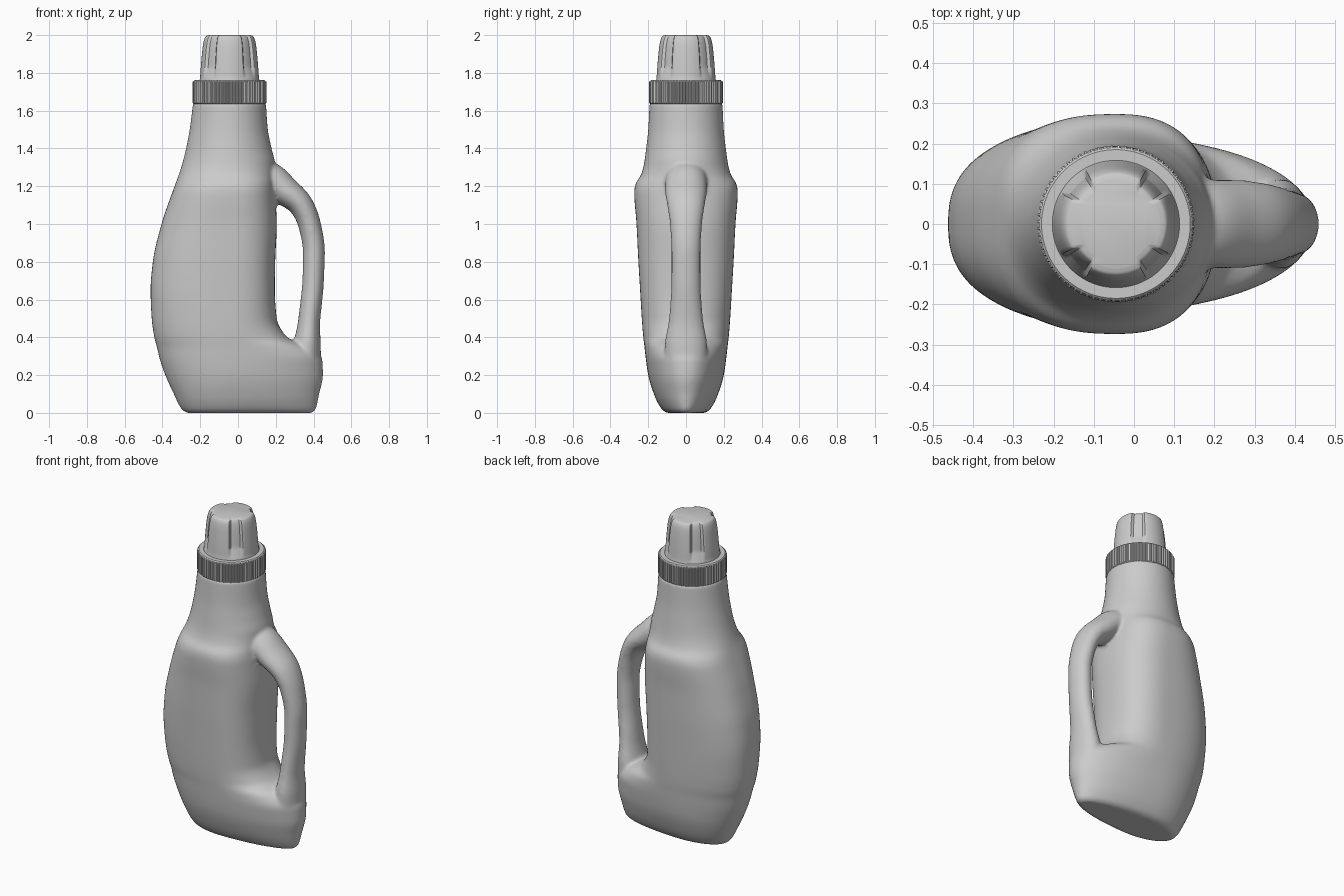
import bpy, bmesh, math
from mathutils import Vector

if "Cube" in bpy.data.objects:
    bpy.data.objects.remove(bpy.data.objects["Cube"])

CX = -0.045  # axis of neck and cap


def sample(rows, t):
    """Smooth, overshoot-free interpolation of table rows keyed by column 0."""
    i = max(k for k in range(len(rows) - 1) if rows[k][0] <= t)
    a, b = rows[i], rows[i + 1]
    h = b[0] - a[0]
    u = (t - a[0]) / h

    def slope(k, c):
        if k == 0 or k == len(rows) - 1:
            j = min(k, len(rows) - 2)
            return (rows[j + 1][c] - rows[j][c]) / (rows[j + 1][0] - rows[j][0])
        p = (rows[k][c] - rows[k - 1][c]) / (rows[k][0] - rows[k - 1][0])
        q = (rows[k + 1][c] - rows[k][c]) / (rows[k + 1][0] - rows[k][0])
        return 0 if p * q <= 0 else 2 * p * q / (p + q)

    return [(2*u**3 - 3*u*u + 1) * a[c] + (u**3 - 2*u*u + u) * h * slope(i, c)
            + (3*u*u - 2*u**3) * b[c] + (u**3 - u*u) * h * slope(i + 1, c)
            for c in range(1, len(a))]


def loft(bm, rings):
    """Skin a list of equal-length rings and close both ends."""
    vs = [[bm.verts.new(p) for p in r] for r in rings]
    n = len(vs[0])
    for a, b in zip(vs, vs[1:]):
        for i in range(n):
            bm.faces.new((a[i], a[(i + 1) % n], b[(i + 1) % n], b[i]))
    bm.faces.new(vs[0][::-1])
    bm.faces.new(vs[-1])


def finish(name, bm, angle=None):
    bmesh.ops.recalc_face_normals(bm, faces=bm.faces)
    me = bpy.data.meshes.new(name)
    bm.to_mesh(me)
    bm.free()
    ob = bpy.data.objects.new(name, me)
    bpy.context.collection.objects.link(ob)
    if angle:
        bpy.ops.object.select_all(action='DESELECT')
        ob.select_set(True)
        bpy.context.view_layer.objects.active = ob
        bpy.ops.object.shade_smooth_by_angle(angle=math.radians(angle))
    return ob


def turn(n):
    return [2 * math.pi * i / n for i in range(n)]


def power(v, e):
    return math.copysign(abs(v) ** e, v)


# Bottle body: z, left x, right x, half depth, squareness
body = [
    (0, -.27, .39, .10, 2.0), (.015, -.295, .41, .125, 2.0),
    (.1, -.34, .43, .17, 2.1), (.2, -.385, .45, .20, 2.1),
    (.28, -.413, .447, .212, 2.15), (.35, -.43, .38, .22, 2.2),
    (.40, -.443, .26, .226, 2.3), (.5, -.457, .205, .234, 2.4),
    (.65, -.463, .195, .243, 2.5), (.8, -.451, .197, .252, 2.5),
    (1.0, -.405, .205, .262, 2.5), (1.17, -.347, .195, .274, 2.5),
    (1.21, -.332, .193, .268, 2.4), (1.26, -.314, .195, .238, 2.2),
    (1.32, -.295, .195, .222, 2.05), (1.4, -.275, .178, .211, 2.0),
    (1.5, -.256, .158, .2, 2.0), (1.64, -.238, .148, .193, 2.0)]
# Handle centre line: step, x, z, half thickness, half width
handle = [
    (0, .33, .12, .08, .09), (1, .345, .24, .093, .115),
    (2, .365, .36, .074, .112), (3, .378, .5, .058, .09),
    (4, .398, .7, .057, .077), (5, .402, .85, .058, .077),
    (6, .378, 1.0, .06, .085), (7, .33, 1.105, .066, .1),
    (8, .25, 1.175, .078, .11), (9, .16, 1.24, .09, .11),
    (10, .06, 1.27, .09, .1)]

bm = bmesh.new()
rings = []
levels = sorted({round(1.64 * i / 100, 4) for i in range(100)} | {.005, .01, 1.6399})
for z in levels:
    l, r, d, n = sample(body, z)
    ring = []
    for t in turn(96):
        c, s = math.cos(t), math.sin(t)
        a = r - CX if c > 0 else CX - l
        ring.append((CX + a * power(c, 2 / n), d * power(s, 2 / n), z))
    rings.append(ring)
loft(bm, rings)

rings = []
for k in range(81):
    t = min(k / 8, 9.999)
    x, z, h, w = sample(handle, t)
    p, q = sample(handle, max(t - .05, 0)), sample(handle, min(t + .05, 9.999))
    tan = Vector((q[0] - p[0], 0, q[1] - p[1])).normalized()
    nor = Vector((tan.z, 0, -tan.x))
    rings.append([Vector((x, 0, z)) + nor * h * math.cos(a) + Vector((0, w * math.sin(a), 0))
                  for a in turn(40)])
loft(bm, rings)
bottle = finish("bottle", bm)

# Fuse body and handle, then soften the join
rm = bottle.modifiers.new("fuse", 'REMESH')
rm.mode = 'VOXEL'
rm.voxel_size = 0.009
rm.use_smooth_shade = True
sm = bottle.modifiers.new("soften", 'SMOOTH')
sm.factor = 0.5
sm.iterations = 10

# Ribbed collar
bm = bmesh.new()
rings = []
for r, z, rib in [(.185, 1.632, 0), (.19, 1.637, 0), (.19, 1.64, 1), (.19, 1.752, 1),
                  (.19, 1.757, 0), (.185, 1.762, 0)]:
    rings.append([(CX + (r + rib * .006 * (i // 2 % 2)) * math.cos(t),
                   (r + rib * .006 * (i // 2 % 2)) * math.sin(t), z)
                  for i, t in enumerate(turn(288))])
loft(bm, rings)
finish("collar", bm, 30)

# Cap with four grip panels parted by grooves on the diagonals
cap = [(0, .160, 1.755), (1, .156, 1.775), (2, .152, 1.83), (3, .146, 1.9),
       (4, .140, 1.95), (5, .133, 1.98), (6, .124, 1.995), (7, .11, 2.0)]
bm = bmesh.new()
rings = []
for k in range(36):
    r, z = sample(cap, min(k / 5, 6.9999))
    fade = min(max((z - 1.77) / .06, 0), 1)
    ring = []
    for t in turn(160):
        off = abs((t % (math.pi / 2)) - math.pi / 4)
        edge = min(max((math.radians(17) - off) / math.radians(6), 0), 1)
        rr = r - .016 * fade * edge * edge * (3 - 2 * edge)
        ring.append((CX + rr * math.cos(t), rr * math.sin(t), z))
    rings.append(ring)
loft(bm, rings)
finish("cap", bm, 35)
